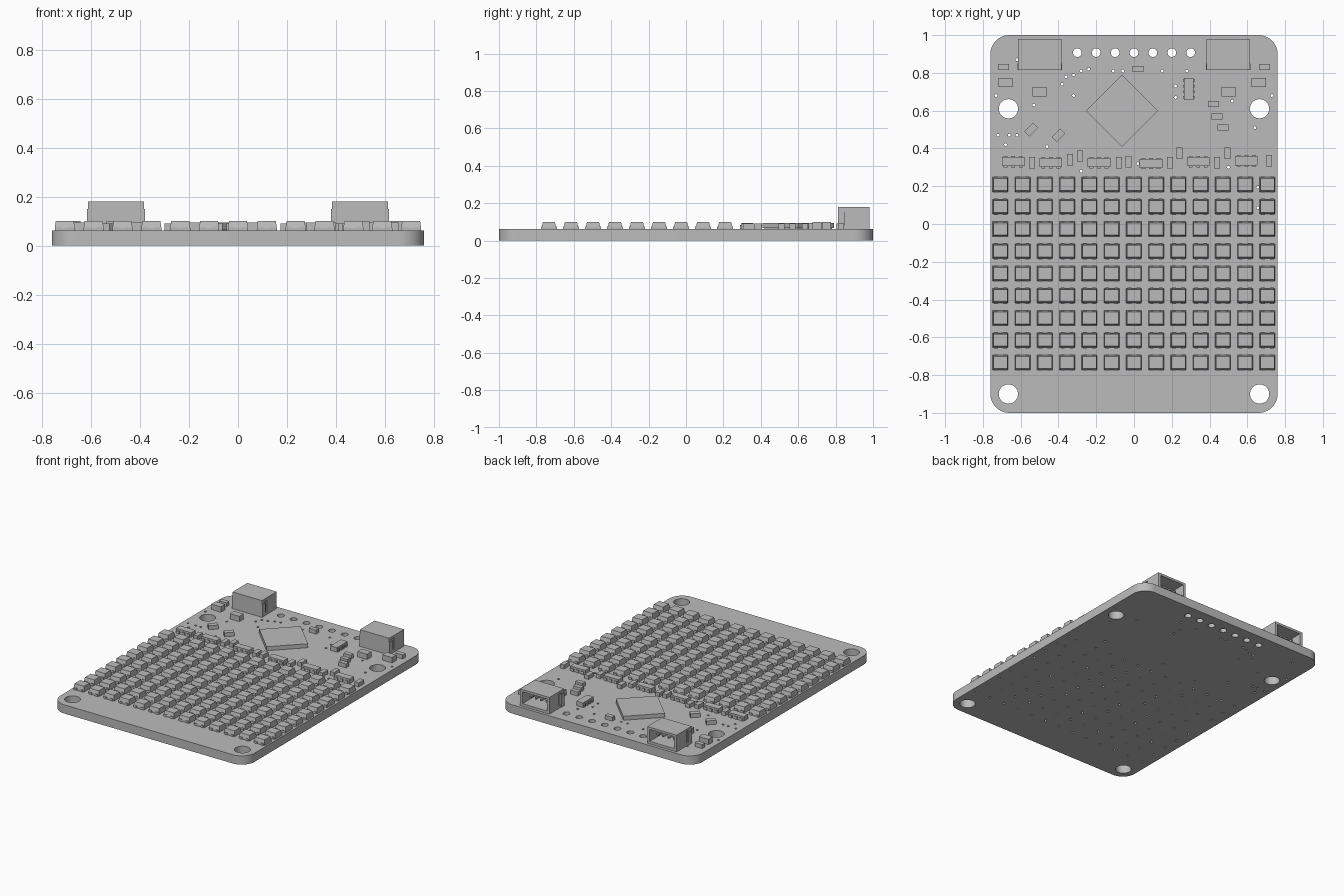
import bpy, bmesh
from math import sin, cos, pi, radians
from mathutils import Matrix, Vector

if "Cube" in bpy.data.objects:
    bpy.data.objects.remove(bpy.data.objects["Cube"], do_unlink=True)

GREY = (0.5, 0.5, 0.5, 1)
grey = bpy.data.materials.new("plain grey")
grey.use_nodes = True
grey.diffuse_color = GREY
grey.node_tree.nodes["Principled BSDF"].inputs["Base Color"].default_value = GREY

TOP = 0.062          # upper surface of the board
PITCH = 0.1178       # spacing of the light grid
COLS, ROWS = 13, 9
GRID_X, GRID_Y = -0.707, -0.733


def add_object(name, mesh):
    obj = bpy.data.objects.new(name, mesh)
    bpy.context.collection.objects.link(obj)
    mesh.materials.clear()
    mesh.materials.append(grey)
    return obj


def finish(name, bm):
    bmesh.ops.recalc_face_normals(bm, faces=bm.faces)
    mesh = bpy.data.meshes.new(name)
    bm.to_mesh(mesh)
    bm.free()
    return add_object(name, mesh)


def box(bm, x, y, w, d, z0, z1, turn=0, taper=(1, 1)):
    """Upright box centred on x, y; the top can be narrower than the base."""
    verts = bmesh.ops.create_cube(bm, size=1)["verts"]
    spin = Matrix.Rotation(radians(turn), 3, "Z")
    for v in verts:
        tx, ty = taper if v.co.z > 0 else (1, 1)
        z = z1 if v.co.z > 0 else z0
        v.co = spin @ Vector((v.co.x * w * tx, v.co.y * d * ty, 0)) + Vector((x, y, z))


def circle(x, y, r, sides):
    return [(x + r * cos(2 * pi * i / sides), y + r * sin(2 * pi * i / sides))
            for i in range(sides)]


def rounded_rect(hx, hy, r, steps=10):
    points = []
    for q, (sx, sy) in enumerate([(1, 1), (-1, 1), (-1, -1), (1, -1)]):
        for i in range(steps + 1):
            a = (q + i / steps) * pi / 2
            points.append((sx * (hx - r) + r * cos(a), sy * (hy - r) + r * sin(a)))
    return points


# Board: outline with mounting holes, pin holes and small vias
loops = [rounded_rect(0.76, 1, 0.1)]
for sx in (-1, 1):
    for y in (0.61, -0.9):
        loops.append(circle(sx * 0.665, y, 0.051, 32))
for i in range(7):
    loops.append(circle(-0.3 + 0.1 * i, 0.907, 0.023, 20))
vias = [(-.62, .87), (-.73, .68), (-.72, .47), (-.66, .47), (-.62, .47), (-.68, .42),
        (-.53, .63), (-.46, .41), (-.38, .74), (-.36, .78), (-.32, .79), (-.28, .81),
        (-.24, .82), (-.32, .68), (-.11, .81), (-.06, .81), (.15, .81), (.28, .81),
        (.22, .73), (.22, .67), (.52, .65), (.64, .51), (.73, .68), (-.28, .28),
        (.02, .32), (.5, .3), (.655, .195), (.655, .085)]
vias += [(GRID_X + PITCH * c + 0.015, GRID_Y + PITCH * r - 0.01)
         for c in range(COLS) for r in range(ROWS) if c != 11 or r < 7]
loops += [circle(x, y, 0.008, 8) for x, y in vias]

curve = bpy.data.curves.new("board_outline", "CURVE")
curve.dimensions = "2D"
curve.fill_mode = "BOTH"
curve.extrude = TOP / 2
for loop in loops:
    spline = curve.splines.new("POLY")
    spline.points.add(len(loop) - 1)
    for p, (x, y) in zip(spline.points, loop):
        p.co = (x, y, 0, 1)
    spline.use_cyclic_u = True
helper = bpy.data.objects.new("board_outline", curve)
bpy.context.collection.objects.link(helper)
bpy.context.view_layer.update()
evaluated = helper.evaluated_get(bpy.context.evaluated_depsgraph_get())
mesh = bpy.data.meshes.new_from_object(evaluated)
bpy.data.objects.remove(helper, do_unlink=True)
mesh.transform(Matrix.Translation((0, 0, TOP / 2)))
bm = bmesh.new()
bm.from_mesh(mesh)
bmesh.ops.remove_doubles(bm, verts=bm.verts, dist=1e-5)
board = finish("board", bm)
bpy.ops.object.select_all(action="DESELECT")
board.select_set(True)
bpy.context.view_layer.objects.active = board
bpy.ops.object.shade_smooth_by_angle(angle=radians(50))

# Light grid: one tapered package with four leads, arrayed both ways
bm = bmesh.new()
box(bm, 0, 0, 0.082, 0.078, TOP, 0.072)
box(bm, 0, 0, 0.082, 0.078, 0.072, 0.1, taper=(0.9, 0.82))
for sx in (-1, 1):
    for sy in (-1, 1):
        box(bm, sx * 0.024, sy * 0.037, 0.02, 0.012, TOP, 0.076)
lights = finish("light_grid", bm)
lights.location = (GRID_X, GRID_Y, 0)
for name, count, step in (("columns", COLS, (PITCH, 0, 0)), ("rows", ROWS, (0, PITCH, 0))):
    mod = lights.modifiers.new(name, "ARRAY")
    mod.count = count
    mod.use_relative_offset = False
    mod.use_constant_offset = True
    mod.constant_offset_displace = step

# Main chip, turned on its corner
bm = bmesh.new()
box(bm, -0.063, 0.6, 0.27, 0.27, TOP + 0.004, 0.094, turn=45)
box(bm, -0.063, 0.6, 0.255, 0.255, TOP, 0.07, turn=45)
finish("main_chip", bm)

# Plain surface parts, grouped by size
groups = {
    "small_part": (0.058, 0.032, 0.09, 0, [(-.69, .83), (.69, .83), (.02, .82),
                   (.42, .635), (.44, .57), (.47, .51)]),
    "large_part": (0.075, 0.048, 0.1, 0, [(-.68, .75), (.66, .75), (-.5, .7), (.5, .7)]),
    "upright_part": (0.032, 0.06, 0.09, 0, [(-.54, .325), (-.34, .34), (-.285, .36),
                     (-.08, .325), (-.03, .33), (.19, .325), (.24, .375), (.44, .325),
                     (.495, .375), (.715, .335)]),
    "slanted_part": (0.064, 0.038, 0.09, 45, [(-.545, .5), (-.4, .47)]),
}
for name, (w, d, z, turn, spots) in groups.items():
    bm = bmesh.new()
    for x, y in spots:
        box(bm, x, y, w, d, TOP, z, turn)
    finish(name + "s", bm)


# Small chips with a row of leads along each long side
def leaded_chip(bm, x, y, length, width, leads, upright=False):
    def place(u, v, lu, lv, z0, z1):
        if upright:
            box(bm, x + v, y + u, lv, lu, z0, z1)
        else:
            box(bm, x + u, y + v, lu, lv, z0, z1)
    place(0, 0, length, width - 0.012, TOP, 0.094)
    for i in range(leads):
        u = ((i + 0.5) / leads - 0.5) * length
        for side in (-1, 1):
            place(u, side * (width / 2 - 0.006), 0.5 * length / leads, 0.012, TOP, 0.082)


bm = bmesh.new()
for x, y in [(-.64, .33), (-.44, .325), (-.185, .325), (.09, .32), (.34, .33), (.595, .335)]:
    leaded_chip(bm, x, y, 0.12, 0.06, 3)
leaded_chip(bm, 0.29, 0.715, 0.118, 0.062, 4, upright=True)
finish("leaded_chips", bm)

# Two sockets open toward the back, with pins inside
for name, cx in (("right_socket", -0.498), ("left_socket", 0.498)):
    bm = bmesh.new()
    box(bm, cx, 0.897, 0.23, 0.166, 0.164, 0.18)
    box(bm, cx, 0.897, 0.23, 0.166, TOP, 0.08)
    box(bm, cx, 0.83, 0.23, 0.032, 0.08, 0.164)
    for side in (-1, 1):
        box(bm, cx + side * 0.102, 0.897, 0.012, 0.166, 0.08, 0.164)
        box(bm, cx + side * 0.111, 0.925, 0.008, 0.11, 0.08, 0.164)
        box(bm, cx + side * 0.113, 0.832, 0.01, 0.036, TOP, 0.15)
    for i in range(4):
        box(bm, cx + (i - 1.5) * 0.042, 0.89, 0.012, 0.1, 0.115, 0.127)
    finish(name, bm)
